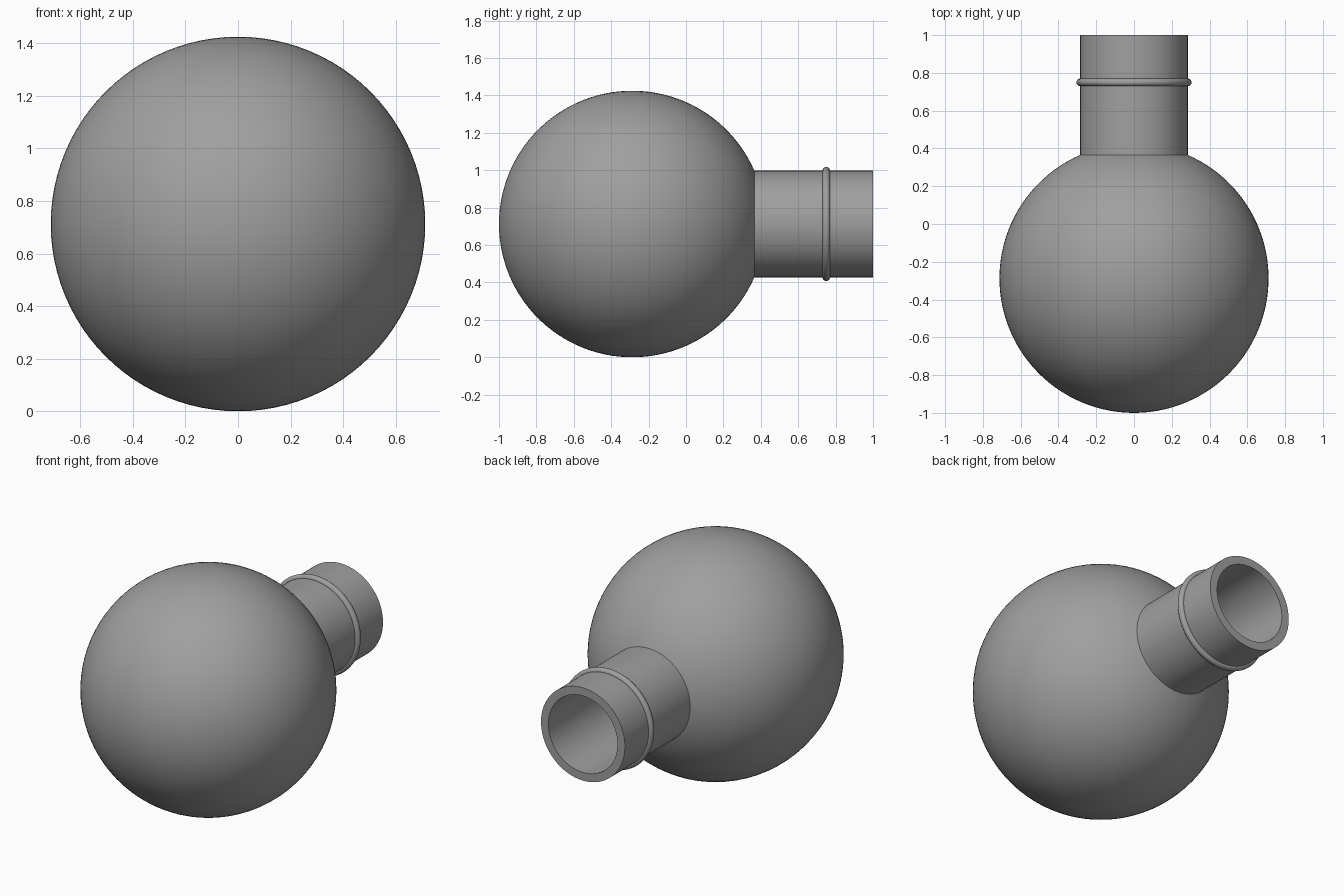
import bpy
import bmesh
import math
from mathutils import Matrix, Vector

# Remove the default cube
cube = bpy.data.objects.get("Cube")
if cube:
    bpy.data.objects.remove(cube, do_unlink=True)

RADIUS = 0.7125        # outside of the bulb
WALL = 0.05            # glass thickness
NECK = 0.285           # outside of the neck
CENTRE = Vector((0, RADIUS - 1, RADIUS))
RIM = 1 - CENTRE.y     # rim distance from the bulb centre
BEAD = 0.75 - CENTRE.y

glass = bpy.data.materials.new("grey_glass")
glass.use_nodes = True
colour = (0.35, 0.35, 0.35, 1)
glass.diffuse_color = colour
glass.node_tree.nodes["Principled BSDF"].inputs["Base Color"].default_value = colour


def bulb_arc(radius, neck, steps=48):
    """Points (distance from axis, along axis) from the front pole to the neck."""
    end = math.pi - math.asin(neck / radius)
    return [(radius * math.sin(end * i / steps), -radius * math.cos(end * i / steps))
            for i in range(steps + 1)]


def revolve(name, profile, closed=False, segments=96):
    """Turn a profile about the front-to-back axis through the bulb centre."""
    bm = bmesh.new()
    verts = [bm.verts.new((r, y, 0)) for r, y in profile]
    edges = [bm.edges.new(pair) for pair in zip(verts, verts[1:])]
    if closed:
        edges.append(bm.edges.new((verts[-1], verts[0])))
    bmesh.ops.spin(bm, geom=verts + edges, cent=(0, 0, 0), axis=(0, 1, 0),
                   angle=math.tau, steps=segments)
    bmesh.ops.remove_doubles(bm, verts=bm.verts, dist=0.0001)
    bmesh.ops.recalc_face_normals(bm, faces=bm.faces)
    bmesh.ops.transform(bm, matrix=Matrix.Translation(CENTRE), verts=bm.verts)
    mesh = bpy.data.meshes.new(name)
    bm.to_mesh(mesh)
    bm.free()
    mesh.materials.append(glass)
    obj = bpy.data.objects.new(name, mesh)
    bpy.context.collection.objects.link(obj)
    bpy.ops.object.select_all(action="DESELECT")
    obj.select_set(True)
    bpy.context.view_layer.objects.active = obj
    bpy.ops.object.shade_smooth_by_angle(angle=math.radians(35))
    return obj


# Hollow bulb with an open neck: outer wall, flat rim, inner wall
outer = bulb_arc(RADIUS, NECK) + [(NECK, RIM)]
inner = bulb_arc(RADIUS - WALL, NECK - WALL) + [(NECK - WALL, RIM)]
revolve("flask_body", outer + inner[::-1])

# Rounded bead around the neck
bead = [(NECK + 0.02 * math.cos(a), BEAD + 0.02 * math.sin(a))
        for a in (math.tau * i / 16 for i in range(16))]
revolve("neck_bead", bead, closed=True)
